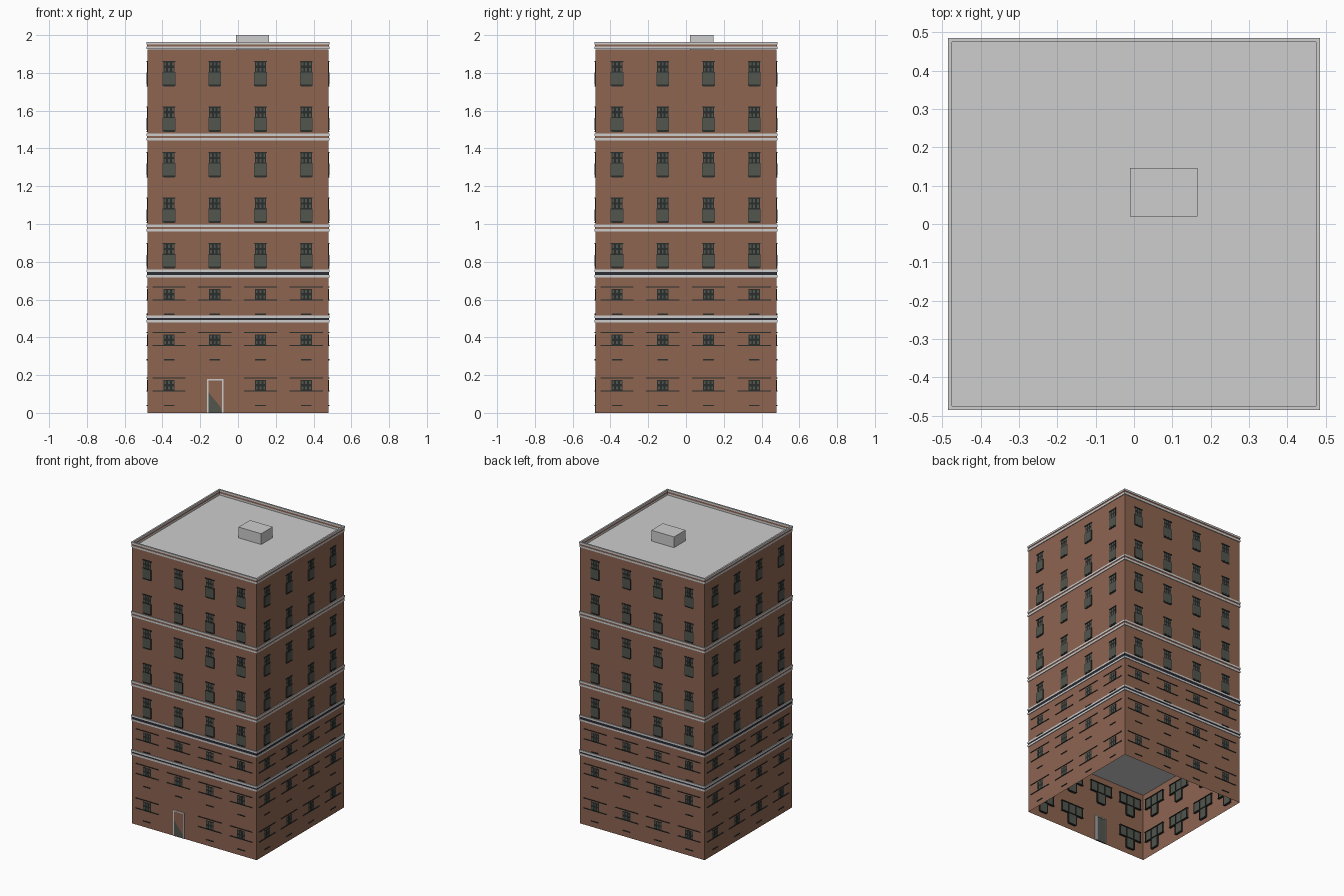
import bpy, bmesh, math
from mathutils import Matrix, Vector

cube = bpy.data.objects.get("Cube")
if cube:
    bpy.data.objects.remove(cube, do_unlink=True)


def material(name, rgb):
    m = bpy.data.materials.new(name)
    m.use_nodes = True
    m.diffuse_color = (*rgb, 1)
    bsdf = next(n for n in m.node_tree.nodes if n.type == 'BSDF_PRINCIPLED')
    bsdf.inputs["Base Color"].default_value = (*rgb, 1)
    return m


BRICK = material("brick", (0.27, 0.13, 0.083))
STONE = material("pale_stone", (0.61, 0.61, 0.61))
FRAME = material("dark_frame", (0.022, 0.027, 0.025))
GLASS = material("grey_green_panel", (0.085, 0.09, 0.075))
NAVY = material("dark_band", (0.025, 0.025, 0.035))

HALF = 0.48        # half width of the brick walls
FLOOR = 0.241      # storey height
COLUMN = 0.242     # window spacing
ROOF = 1.925


def box(bm, x, y, z, mat=0):
    """Add a box from (low, high) ranges."""
    size = Vector((x[1] - x[0], y[1] - y[0], z[1] - z[0]))
    mid = Vector((sum(x) / 2, sum(y) / 2, sum(z) / 2))
    made = bmesh.ops.create_cube(bm, size=1, matrix=Matrix.Translation(mid) @ Matrix.Diagonal((*size, 1)))
    for f in {f for v in made["verts"] for f in v.link_faces}:
        f.material_index = mat


def to_mesh(bm, name, mats):
    mesh = bpy.data.meshes.new(name)
    bm.to_mesh(mesh)
    bm.free()
    for m in mats:
        mesh.materials.append(m)
    return mesh


def place(name, mesh, matrix=None):
    ob = bpy.data.objects.new(name, mesh)
    bpy.context.scene.collection.objects.link(ob)
    if matrix is not None:
        ob.matrix_world = matrix
    return ob


def ring(name, outer, inner, z0, z1, mat):
    """Square band running round all four walls."""
    bm = bmesh.new()
    for s in (-1, 1):
        side = sorted((s * inner, s * outer))
        box(bm, (-outer, outer), side, (z0, z1))
        box(bm, side, (-inner, inner), (z0, z1))
    return place(name, to_mesh(bm, name, [mat]))


# Brick walls, open underneath, with a pale roof deck
bm = bmesh.new()
box(bm, (-HALF, HALF), (-HALF, HALF), (0, ROOF))
bm.normal_update()
for f in list(bm.faces):
    if f.normal.z > 0.5:
        f.material_index = 1
    elif f.normal.z < -0.5:
        bm.faces.remove(f)
place("walls", to_mesh(bm, "walls", [BRICK, STONE]))

# Ceiling over the open lower storeys
bm = bmesh.new()
box(bm, (-0.479, 0.479), (-0.479, 0.479), (0.477, 0.49))
place("lower_ceiling", to_mesh(bm, "lower_ceiling", [STONE]))

# Rooftop hut
bm = bmesh.new()
box(bm, (-0.01, 0.165), (0.02, 0.146), (ROOF - 0.005, 2.0))
place("roof_hut", to_mesh(bm, "roof_hut", [STONE]))

# String courses: two pale bands with a coloured strip between
courses = [(0.479, 0.515, 0.010, NAVY), (0.717, 0.758, 0.017, NAVY),
           (0.960, 0.997, 0.011, BRICK), (1.443, 1.480, 0.011, BRICK),
           (1.926, 1.963, 0.011, BRICK)]
for i, (low, high, strip, mat) in enumerate(courses):
    a, b = (low + high - strip) / 2, (low + high + strip) / 2
    ring(f"course_lower_{i}", 0.484, 0.474, low, a, STONE)
    ring(f"course_strip_{i}", 0.482, 0.474, a, b, mat)
    ring(f"course_upper_{i}", 0.485, 0.474, b, high, STONE)


def lattice(bm, low, high):
    """Dark barred sash with three by two panes."""
    box(bm, (-0.03, 0.03), (-0.001, 0.003), (low, high), 0)
    w, h = 0.06 / 3, (high - low) / 2
    for c in range(3):
        for r in range(2):
            x, z = -0.03 + c * w, low + r * h
            box(bm, (x + 0.005, x + w - 0.005), (-0.0015, 0.002),
                (z + 0.006, z + h - 0.006), 1)


# Tall window: barred upper sash, plain lower panel (z = 0 at the head)
bm = bmesh.new()
lattice(bm, -0.06, 0)
box(bm, (-0.034, 0.034), (-0.004, 0.003), (-0.005, 0.002), 0)
box(bm, (-0.034, 0.034), (-0.003, 0.003), (-0.131, -0.057), 0)
box(bm, (-0.031, 0.031), (-0.004, 0.002), (-0.124, -0.061), 1)
box(bm, (-0.028, 0.028), (-0.005, 0.002), (-0.134, -0.129), 0)
tall_window = to_mesh(bm, "tall_window", [FRAME, GLASS])

# Low window: wide ledges outside, T-shaped casing inside the wall
bm = bmesh.new()
lattice(bm, -0.058, 0)
for z in (0.008, -0.062):
    box(bm, (-0.088, 0.088), (-0.004, 0.014), (z, z + 0.005), 0)
box(bm, (-0.028, 0.028), (-0.004, 0.014), (-0.138, -0.132), 0)
box(bm, (-0.086, 0.086), (0.002, 0.009), (-0.058, 0.009), 1)
box(bm, (-0.032, 0.032), (0.002, 0.009), (-0.133, -0.058), 1)
for x in (-0.086, -0.032, 0.026, 0.08):
    box(bm, (x, x + 0.006), (0.002, 0.012), (-0.058, 0.009), 0)
for x in (-0.034, 0.028):
    box(bm, (x, x + 0.006), (0.002, 0.012), (-0.133, -0.058), 0)
low_window = to_mesh(bm, "low_window", [FRAME, GLASS])

# Windows on all four walls; the door takes one ground floor bay
for side, wall in enumerate(("front", "right", "back", "left")):
    turn = Matrix.Rotation(side * math.pi / 2, 4, 'Z')
    for row in range(8):
        for col in range(4):
            if side == 0 and row == 0 and col == 1:
                continue
            spot = Vector(((col - 1.5) * COLUMN - 0.002, -HALF, 0.175 + row * FLOOR))
            place(f"{wall}_window_{row}_{col}", low_window if row < 3 else tall_window,
                  turn @ Matrix.Translation(spot))

# Door: pale frame, dark leaf inside, wedge of the leaf showing outside
bm = bmesh.new()
for x0, x1 in ((-0.163, -0.157), (-0.086, -0.077)):
    box(bm, (x0, x1), (-HALF - 0.003, -HALF + 0.012), (0, 0.18), 0)
box(bm, (-0.163, -0.077), (-HALF - 0.003, -HALF + 0.012), (0.172, 0.18), 0)
box(bm, (-0.157, -0.086), (-HALF + 0.002, -HALF + 0.008), (0, 0.172), 1)
y = -HALF - 0.002
wedge = bm.faces.new([bm.verts.new(p) for p in
                      ((-0.157, y, 0), (-0.086, y, 0), (-0.092, y, 0.03), (-0.157, y, 0.11))])
wedge.material_index = 1
place("front_door", to_mesh(bm, "front_door", [STONE, GLASS]))
